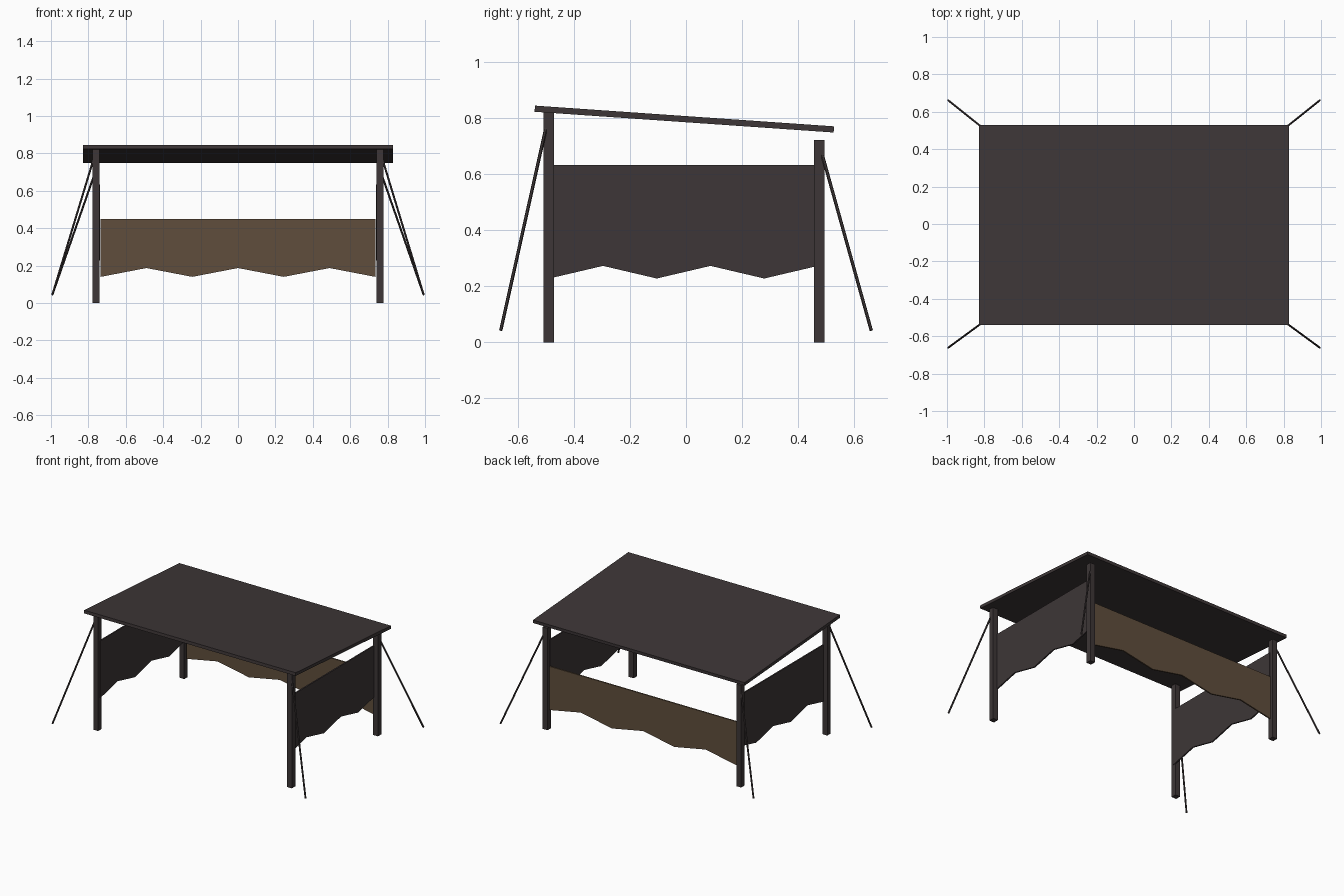
import bpy, bmesh, math
from mathutils import Vector

if "Cube" in bpy.data.objects:
    bpy.data.objects.remove(bpy.data.objects["Cube"])


def material(name, rgb):
    m = bpy.data.materials.new(name)
    m.diffuse_color = (*rgb, 1)
    m.use_nodes = True
    m.node_tree.nodes["Principled BSDF"].inputs["Base Color"].default_value = m.diffuse_color
    return m


DARK = material("dark grey brown", (0.047, 0.037, 0.038))
BROWN = material("brown cloth", (0.117, 0.076, 0.045))


def finish(name, bm, mat):
    bmesh.ops.recalc_face_normals(bm, faces=bm.faces)
    me = bpy.data.meshes.new(name)
    bm.to_mesh(me)
    bm.free()
    me.materials.append(mat)
    ob = bpy.data.objects.new(name, me)
    bpy.context.collection.objects.link(ob)
    return ob


def box(name, size, loc, mat, tilt=0):
    bm = bmesh.new()
    bmesh.ops.create_cube(bm, size=1)
    bmesh.ops.scale(bm, vec=size, verts=bm.verts)
    ob = finish(name, bm, mat)
    ob.location = loc
    ob.rotation_euler.x = tilt
    return ob


def rope(name, a, b, r, mat):
    a, b = Vector(a), Vector(b)
    bm = bmesh.new()
    bmesh.ops.create_cone(bm, cap_ends=True, segments=6, radius1=r, radius2=r, depth=(b - a).length)
    ob = finish(name, bm, mat)
    ob.location = (a + b) / 2
    ob.rotation_mode = 'QUATERNION'
    ob.rotation_quaternion = (b - a).to_track_quat('Z', 'Y')
    return ob


def cloth(name, start, end, segments, top, low, high, thick, place, mat):
    """Hanging cloth with a zigzag lower edge; place(u, w, z) puts it in space."""
    outline = [(end, top), (start, top)]
    for i in range(segments + 1):
        outline.append((start + (end - start) * i / segments, high if i % 2 else low))
    bm = bmesh.new()
    rings = [[bm.verts.new(place(u, w, z)) for u, z in outline] for w in (-thick / 2, thick / 2)]
    n = len(outline)
    bm.faces.new(rings[0])
    bm.faces.new(rings[1][::-1])
    for i in range(n):
        j = (i + 1) % n
        bm.faces.new((rings[0][i], rings[0][j], rings[1][j], rings[1][i]))
    return finish(name, bm, mat)


# sloping roof slab
angle = math.atan2(0.074, 1.068)
box("roof", (1.66, 1.07, 0.022), (0, -0.006, 0.797), DARK, -angle)

for s, side in ((-1, "left"), (1, "right")):
    # posts and guy ropes
    for label, y, top, rope_z, tip_y in (("front", -0.49, 0.822, 0.81, -0.661),
                                         ("back", 0.475, 0.723, 0.71, 0.661)):
        box(f"{label}_{side}_post", (0.038, 0.038, top), (s * 0.76, y, top / 2), DARK)
        rope(f"{label}_{side}_rope", (s * 0.76, y, rope_z), (s * 0.993, tip_y, 0.043), 0.006, DARK)
    # side curtain
    cloth(f"{side}_curtain", -0.488, 0.471, 5, 0.633, 0.228, 0.273, 0.01,
          lambda u, w, z: (s * 0.742 + w, u, z), DARK)

# back curtain
cloth("back_curtain", -0.734, 0.734, 6, 0.449, 0.14, 0.187, 0.01,
      lambda u, w, z: (u, 0.475 + w, z), BROWN)
